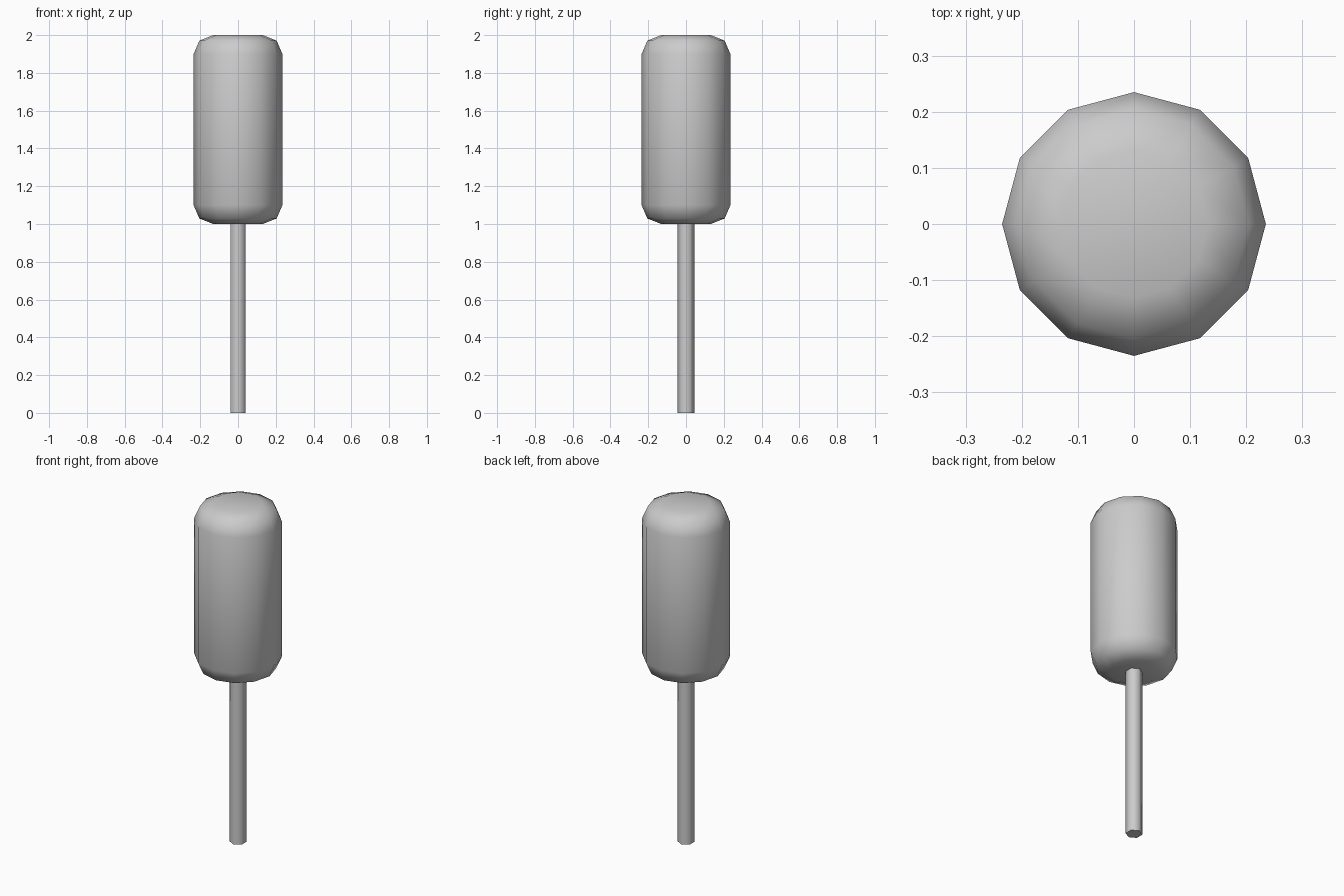
import bpy
from math import radians

if "Cube" in bpy.data.objects:
    bpy.data.objects.remove(bpy.data.objects["Cube"])


def cylinder(name, sides, radius, z0, z1, smooth_angle):
    bpy.ops.mesh.primitive_cylinder_add(vertices=sides, radius=radius, depth=z1 - z0,
                                        location=(0, 0, (z0 + z1) / 2))
    obj = bpy.context.object
    obj.name = name
    bpy.ops.object.shade_smooth_by_angle(angle=radians(smooth_angle))
    return obj


# Hexagonal stem: rounded sides, crisp ends
cylinder("stem", 6, 0.045, 0.0, 1.01, 65)

# Twelve-sided head with two-step rounded rims
head = cylinder("head", 12, 0.235, 1.0, 2.0, 180)
bevel = head.modifiers.new("rounded_rims", 'BEVEL')
bevel.width = 0.1
bevel.segments = 2
bevel.limit_method = 'ANGLE'
bevel.angle_limit = radians(60)
